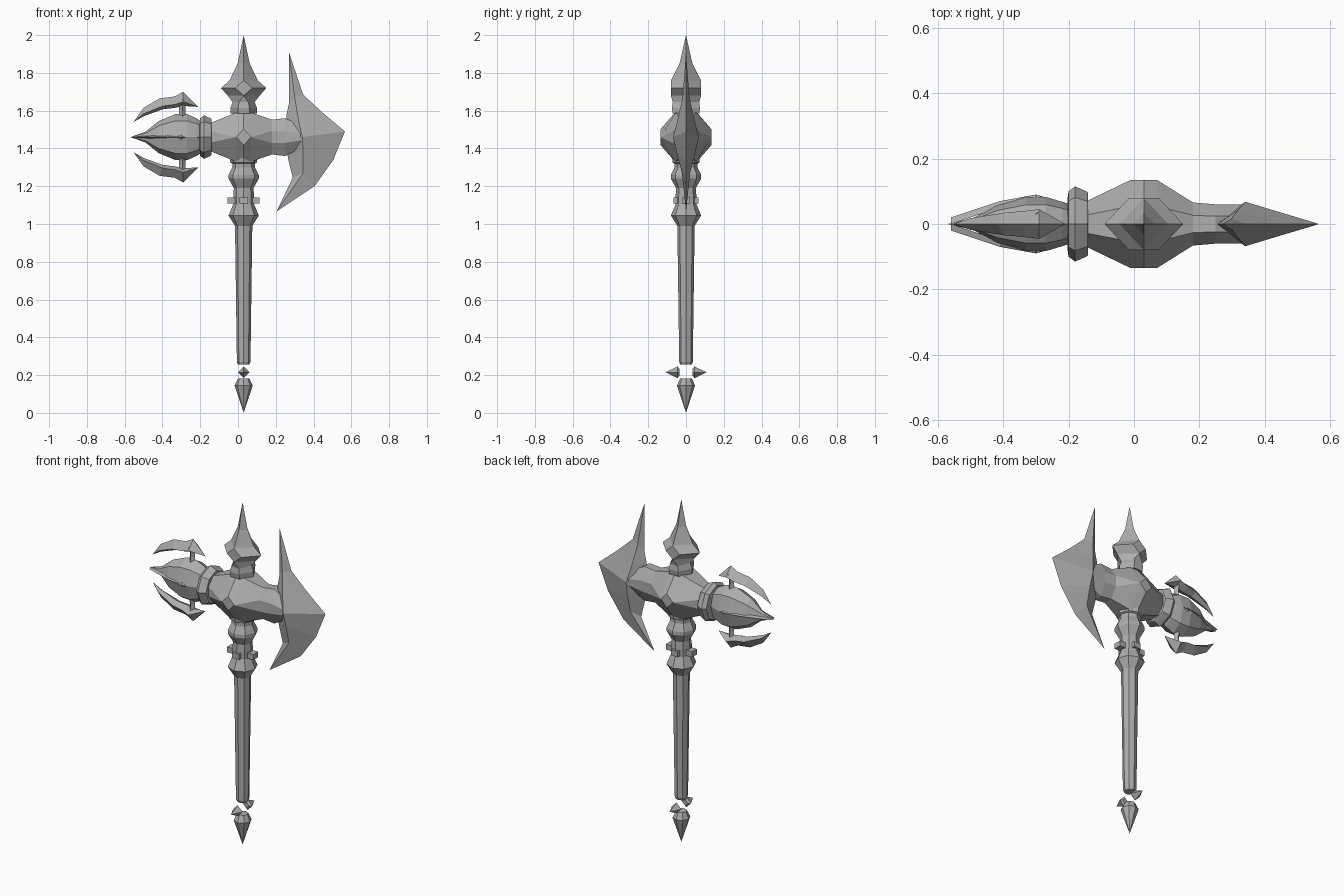
import bpy, bmesh, math
from mathutils import Vector

cube = bpy.data.objects.get("Cube")
if cube:
    bpy.data.objects.remove(cube)

steel = bpy.data.materials.new("grey_steel")
steel.use_nodes = True
GREY = (0.42, 0.42, 0.42, 1)
steel.diffuse_color = GREY
steel.node_tree.nodes["Principled BSDF"].inputs["Base Color"].default_value = GREY

CX, CZ = 0.03, 1.46   # shaft axis and head height


def loft(name, rings):
    """Skin equal-length rings of points; coincident points collapse to tips."""
    bm = bmesh.new()
    loops = [[bm.verts.new(p) for p in ring] for ring in rings]
    n = len(loops[0])
    for a, b in zip(loops, loops[1:]):
        for i in range(n):
            j = (i + 1) % n
            bm.faces.new((a[i], a[j], b[j], b[i]))
    bm.faces.new(loops[0])
    bm.faces.new(loops[-1])
    bmesh.ops.remove_doubles(bm, verts=bm.verts, dist=0.0005)
    bmesh.ops.recalc_face_normals(bm, faces=bm.faces)
    mesh = bpy.data.meshes.new(name)
    bm.to_mesh(mesh)
    bm.free()
    mesh.materials.append(steel)
    ob = bpy.data.objects.new(name, mesh)
    bpy.context.collection.objects.link(ob)
    return ob


def turned(name, profile, sides, origin, axis, squash=1):
    """Faceted solid from (distance, radius) pairs along an axis."""
    axis = Vector(axis)
    u = Vector((0, 1, 0)) if abs(axis.y) < 0.5 else Vector((1, 0, 0))
    v = axis.cross(u)
    angles = [2 * math.pi * i / sides for i in range(sides)]
    return loft(name, [[Vector(origin) + axis * d
                        + r * (u * math.cos(t) * squash + v * math.sin(t))
                        for t in angles] for d, r in profile])


def blade(name, outer, spine, inner):
    """Diamond-section blade: two sharp edges and a raised spine (x, z, y)."""
    return loft(name, [[(o[0], 0, o[1]), (s[0], s[2], s[1]),
                        (i[0], 0, i[1]), (s[0], -s[2], s[1])]
                       for o, s, i in zip(outer, spine, inner)])


# Shaft, collars and pommel
UP = (0, 0, 1)
turned("handle", [(0.255, 0.03), (0.27, 0.036), (1.0, 0.046)], 8, (CX, 0, 0), UP)
turned("shaft_collars", [(0.99, 0.046), (1.045, 0.08), (1.105, 0.055), (1.15, 0.055),
                         (1.19, 0.052), (1.24, 0.08), (1.26, 0.08), (1.30, 0.06),
                         (1.32, 0.06), (1.325, 0.07), (1.36, 0.075)], 8, (CX, 0, 0), UP)
turned("pommel", [(0, 0), (0.145, 0.048), (0.183, 0.03)], 8, (CX, 0, 0), UP)
for side, s in (("front", -1), ("back", 1)):
    turned(side + "_pommel_gem", [(0.035, 0.018), (0.045, 0.031), (0.108, 0)], 4,
           (CX, 0, 0.215), (0, s, 0))

# Small lugs around the shaft
for side, dx, dy, reach in (("left", 1, 0, 0.085), ("right", -1, 0, 0.085),
                            ("front", 0, -1, 0.065), ("back", 0, 1, 0.065)):
    bpy.ops.mesh.primitive_cube_add(
        size=1, location=(CX + dx * (reach - 0.025), dy * (reach - 0.025), 1.125))
    lug = bpy.context.object
    lug.name = side + "_lug"
    lug.scale = (0.05 if dx else 0.044, 0.05 if dy else 0.044, 0.032)
    lug.data.materials.append(steel)

# Hammer-like head body, with diamond facets on front and back
body = [(-0.145, 0.07, 0.075, 0.38), (-0.01, 0.135, 0.13, 0), (CX, 0.135, 0.135, 0.31),
        (0.07, 0.135, 0.13, 0), (0.18, 0.066, 0.092, 0.35), (0.25, 0.06, 0.1, 0.3),
        (0.33, 0.06, 0.06, 0.3)]
loft("head_body", [[(x, ry * p, CZ + rz * q) for p, q in
                    ((1, a), (0.4, 1), (-0.4, 1), (-1, a),
                     (-1, -a), (-0.4, -1), (0.4, -1), (1, -a))]
                   for x, ry, rz, a in body])

# Axe blade
top, low = (0.27, 1.91), (0.204, 1.066)
blade("axe_blade",
      [top, (0.345, 1.685), (0.447, 1.59), (0.566, 1.49), (0.505, 1.34), (0.405, 1.2), low],
      [top + (0,), (0.3, 1.67, 0.018), (0.32, 1.55, 0.045), (0.34, CZ, 0.068),
       (0.345, 1.38, 0.05), (0.345, 1.27, 0.022), low + (0,)],
      [top, (0.27, 1.64), (0.257, 1.58), (0.25, CZ), (0.265, 1.345), (0.29, 1.246), low])

# Top spike: (z, x reach, y reach, half width of the front facet)
spike = [(1.585, 0.07, 0.07, 0.03), (1.615, 0.07, 0.075, 0.03), (1.645, 0.058, 0.07, 0.025),
         (1.68, 0.085, 0.08, 0), (1.72, 0.12, 0.08, 0.045), (1.76, 0.075, 0.08, 0),
         (1.85, 0.032, 0.034, 0), (2.0, 0, 0, 0)]
loft("top_spike", [[(CX + x, y, z) for x, y in
                    ((rx, 0), (w, ry), (-w, ry), (-rx, 0), (-w, -ry), (w, -ry))]
                   for z, rx, ry, w in spike])

# Collar and bulb on the rear of the head
BACK = (-1, 0, 0)
turned("rear_collar", [(0.14, 0.095), (0.146, 0.1), (0.18, 0.115), (0.2, 0.1), (0.203, 0.08)],
       8, (0, 0, CZ), BACK)
turned("rear_bulb", [(0.19, 0.08), (0.22, 0.1), (0.27, 0.122), (0.33, 0.122),
                     (0.42, 0.085), (0.49, 0.028), (0.57, 0)], 8, (0, 0, CZ), BACK, 0.68)

# Curved claws above and below the bulb, each on a strut
tip, heel = (0.553, 0.08), (0.21, 0.16)
outer = [tip, (0.5, 0.155), (0.415, 0.205), (0.335, 0.215), (0.29, 0.24), heel]
inner = [tip, (0.5, 0.11), (0.4, 0.147), (0.335, 0.155), (0.29, 0.165), heel]
widths = [0, 0.018, 0.034, 0.04, 0.045, 0]
for side, s in (("upper", 1), ("lower", -1)):
    place = lambda pts: [(-x, CZ + s * z) for x, z in pts]
    spine = [(-i[0], CZ + s * (0.7 * i[1] + 0.3 * o[1]), w)
             for o, i, w in zip(outer, inner, widths)]
    blade(side + "_claw", place(outer), spine, place(inner))
    turned(side + "_strut", [(0.08, 0.025), (0.14, 0.016), (0.17, 0.018), (0.2, 0.036)],
           4, (-0.295, 0, CZ), (0, 0, s))

# Low ridges along the bulb sides, with a pointed stud on each
for side, s in (("front", -1), ("back", 1)):
    loft(side + "_bulb_ridge", [[(x, s * y, CZ), (x, s * (y - 0.02), CZ + h),
                                 (x, s * (y - 0.02), CZ - h)]
                                for x, y, h in ((-0.56, 0.02, 0.002), (-0.41, 0.07, 0.01),
                                                (-0.3, 0.09, 0.02), (-0.2, 0.062, 0.004))])
    turned(side + "_stud", [(0.07, 0.03), (0.09, 0)], 4, (-0.3, 0, CZ), (0, s, 0))
